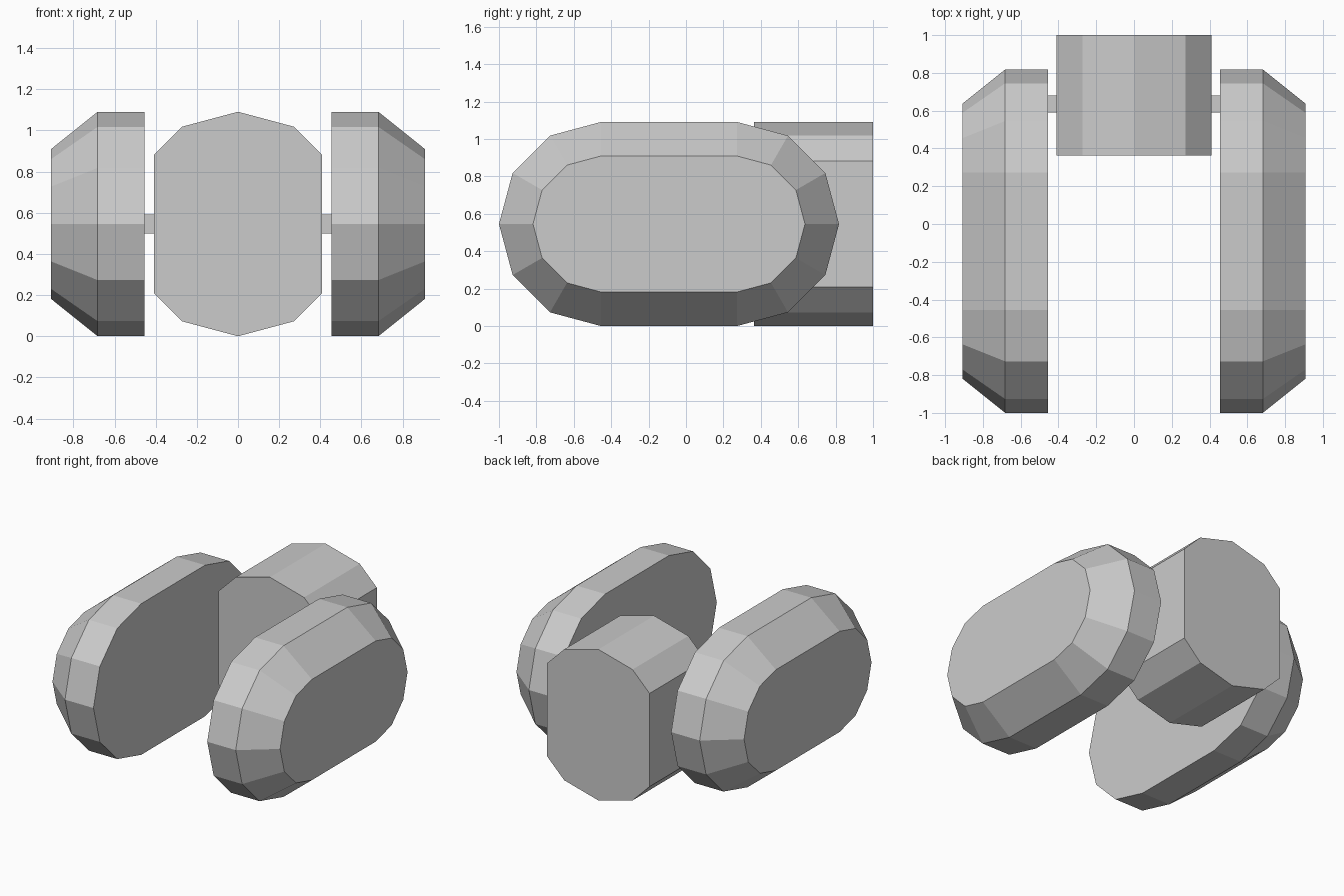
import bpy, bmesh
from math import sin, cos, pi

if "Cube" in bpy.data.objects:
    bpy.data.objects.remove(bpy.data.objects["Cube"])

R = 0.5455           # main radius, also the height of every part's centre
Y0, Y1 = -0.4545, 0.2727   # arc centres of the pod outline


def loft(name, rings):
    """Closed solid skinned through matching rings of points."""
    bm = bmesh.new()
    loops = [[bm.verts.new(p) for p in ring] for ring in rings]
    n = len(loops[0])
    for a, b in zip(loops, loops[1:]):
        for i in range(n):
            j = (i + 1) % n
            bm.faces.new((a[i], a[j], b[j], b[i]))
    bm.faces.new(loops[0])
    bm.faces.new(loops[-1])
    bmesh.ops.recalc_face_normals(bm, faces=bm.faces)
    mesh = bpy.data.meshes.new(name)
    bm.to_mesh(mesh)
    bm.free()
    obj = bpy.data.objects.new(name, mesh)
    bpy.context.collection.objects.link(obj)
    return obj


def stadium(x, r):
    """Rounded slot outline in the YZ plane with 30 degree facets."""
    pts = []
    for cy, start in ((Y1, -pi / 2), (Y0, pi / 2)):
        for k in range(7):
            a = start + k * pi / 6
            pts.append((x, cy + r * cos(a), R + r * sin(a)))
    return pts


# Side pods: flat inner face, straight band, tapered outer rim
for label, s in (("left", -1), ("right", 1)):
    loft(f"{label}_side_pod", [stadium(s * 0.4545, R),
                               stadium(s * 0.682, R),
                               stadium(s * 0.909, 0.3636)])

# Rear block: twelve-sided drum with its sides cut flat
half = [(0, 0), (0.273, 0.073), (0.409, 0.209),
        (0.409, 0.882), (0.273, 1.018), (0, 1.091)]
outline = half + [(-x, z) for x, z in half[-2:0:-1]]
loft("rear_block", [[(x, y, z) for x, z in outline] for y in (0.3636, 1.0)])

# Square axle stubs joining the block to the pods
h = 0.0455
square = [(-h, -h), (h, -h), (h, h), (-h, h)]
for label, s in (("left", -1), ("right", 1)):
    loft(f"{label}_axle", [[(s * x, 0.636 + a, R + b) for a, b in square]
                           for x in (0.40, 0.46)])
